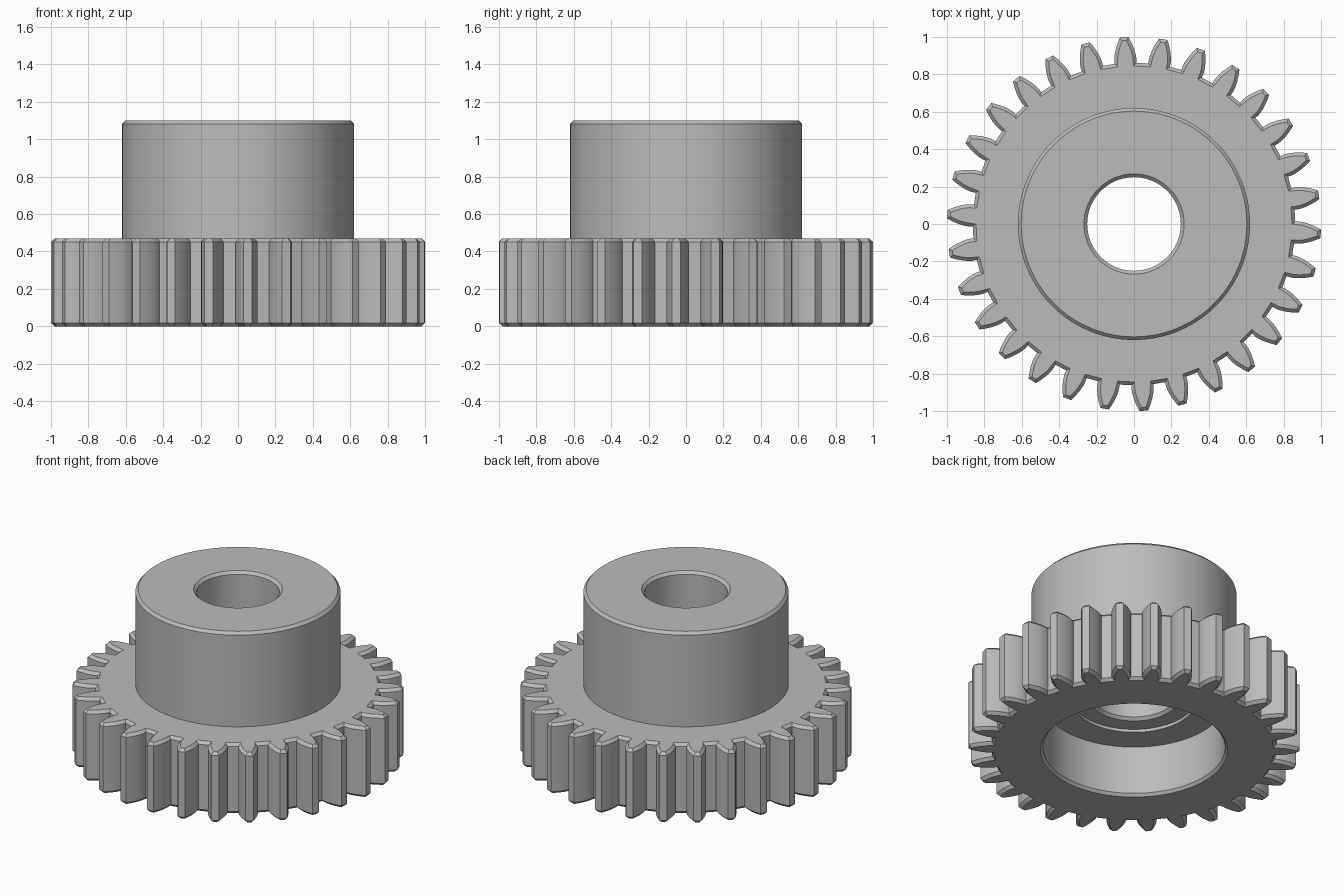
import bpy, bmesh, math
from mathutils import Vector

if "Cube" in bpy.data.objects:
    bpy.data.objects.remove(bpy.data.objects["Cube"])

TEETH = 30
MODULE = 1 / 16
PITCH_R = TEETH * MODULE / 2
BASE_R = PITCH_R * math.cos(math.radians(20))
ROOT_R = 0.862
CH = 0.018            # chamfer size
GEAR_H, TOTAL_H = 0.47, 1.10


def inv(a):
    return math.tan(a) - a


def half_angle(r):
    """Half the tooth thickness, as an angle, at radius r (involute flank)."""
    a = math.acos(min(1, BASE_R / max(r, BASE_R)))
    return math.pi / (2 * TEETH) + inv(math.radians(20)) - inv(a)


# Toothed outline
radii = [ROOT_R, 0.883, 0.905, 0.935, 0.97, 1.0]
tooth = [(-half_angle(r), r) for r in radii]
tooth += [(-a, r) for a, r in reversed(tooth)]
outline = []
for k in range(TEETH):
    centre = math.radians(-3) + k * math.tau / TEETH
    for a, r in tooth:
        outline.append(Vector((r * math.cos(centre + a), r * math.sin(centre + a))))
N = len(outline)


def inset(points, d):
    """Move a closed counter-clockwise outline inwards by d."""
    result = []
    for i, p in enumerate(points):
        e1 = (p - points[i - 1]).normalized()
        e2 = (points[(i + 1) % len(points)] - p).normalized()
        n1, n2 = Vector((-e1.y, e1.x)), Vector((-e2.y, e2.x))
        result.append(p + (n1 + n2) * d / (1 + n1.dot(n2)))
    return result


def circle(r):
    start = math.radians(-3) - half_angle(ROOT_R)
    return [Vector((r * math.cos(start + i * math.tau / N),
                    r * math.sin(start + i * math.tau / N))) for i in range(N)]


small = inset(outline, CH)
sections = [
    # toothed rim
    (small, 0), (outline, CH), (outline, GEAR_H - CH), (small, GEAR_H),
    # hub
    (circle(0.62), GEAR_H), (circle(0.62), TOTAL_H - CH), (circle(0.603), TOTAL_H),
    # bore
    (circle(0.268), TOTAL_H), (circle(0.25), TOTAL_H - CH),
    (circle(0.25), 0.36 + CH), (circle(0.268), 0.36),
    # shallow relief and recess in the underside
    (circle(0.37), 0.36), (circle(0.37), 0.34),
    (circle(0.55), 0.34), (circle(0.55), CH), (circle(0.565), 0),
]

# Join all sections into one closed solid
bm = bmesh.new()
rings = [[bm.verts.new((p.x, p.y, z)) for p in pts] for pts, z in sections]
for j, ring in enumerate(rings):
    nxt = rings[(j + 1) % len(rings)]
    for i in range(N):
        k = (i + 1) % N
        bm.faces.new((ring[i], ring[k], nxt[k], nxt[i]))
bmesh.ops.recalc_face_normals(bm, faces=bm.faces)
mesh = bpy.data.meshes.new("spur_gear_with_hub")
bm.to_mesh(mesh)
bm.free()

steel = bpy.data.materials.new("grey_steel")
steel.diffuse_color = (0.5, 0.5, 0.5, 1)
steel.use_nodes = True
steel.node_tree.nodes["Principled BSDF"].inputs["Base Color"].default_value = steel.diffuse_color
mesh.materials.append(steel)

gear = bpy.data.objects.new("spur_gear_with_hub", mesh)
bpy.context.collection.objects.link(gear)
bpy.context.view_layer.objects.active = gear
gear.select_set(True)
bpy.ops.object.shade_smooth_by_angle(angle=math.radians(25))
